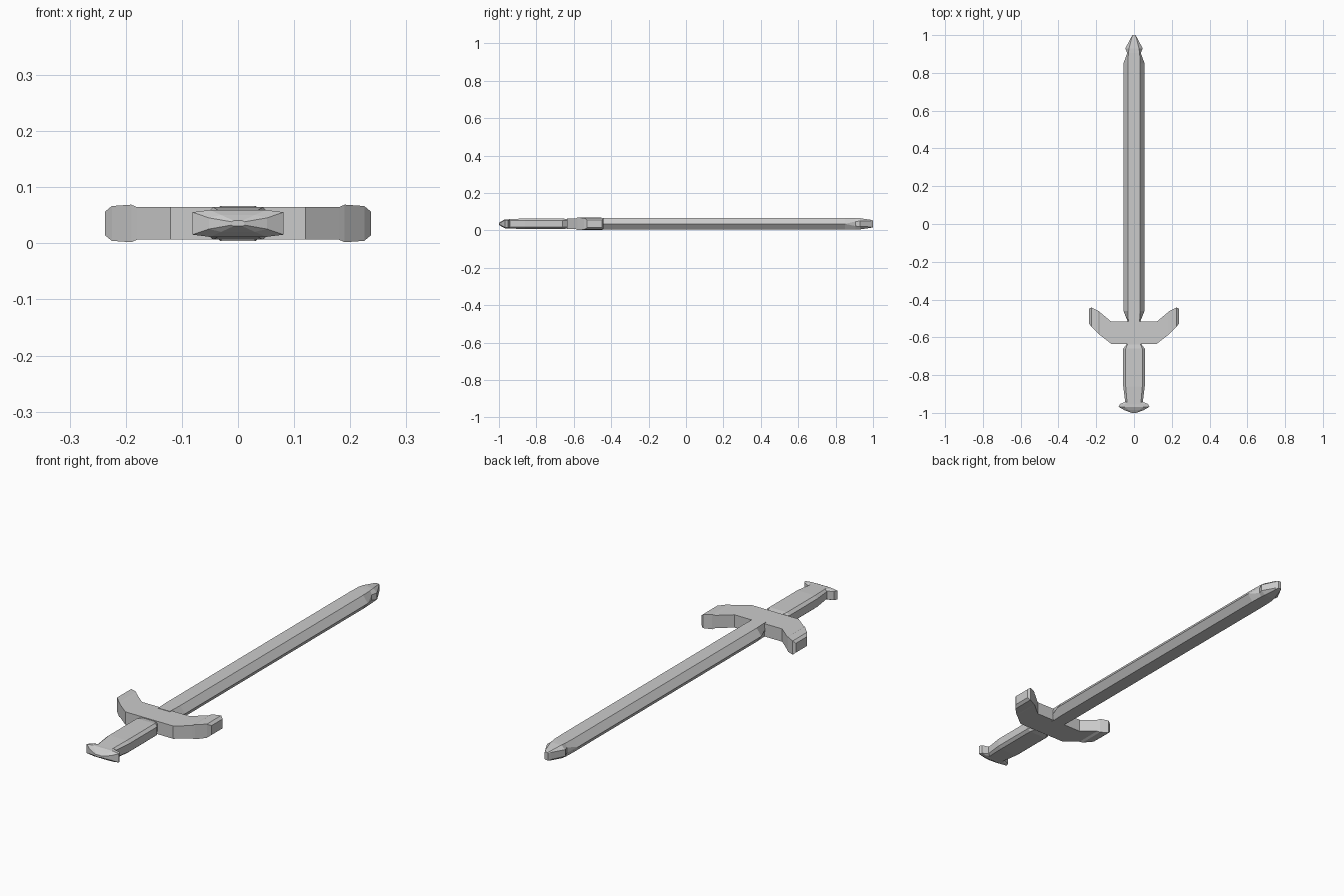
import bpy, bmesh

ZC = 0.0355  # mid-plane height of the sword lying flat


def skin(name, rings):
    """Join equal-sized rings of points into one closed, flat-shaded solid."""
    bm = bmesh.new()
    vr = [[bm.verts.new(p) for p in r] for r in rings]
    n = len(vr[0])
    for a, b in zip(vr, vr[1:]):
        for i in range(n):
            j = (i + 1) % n
            bm.faces.new((a[i], a[j], b[j], b[i]))
    bm.faces.new(vr[0])
    bm.faces.new(vr[-1])
    bmesh.ops.remove_doubles(bm, verts=bm.verts, dist=1e-5)
    bmesh.ops.recalc_face_normals(bm, faces=bm.faces)
    me = bpy.data.meshes.new(name)
    bm.to_mesh(me)
    bm.free()
    ob = bpy.data.objects.new(name, me)
    bpy.context.collection.objects.link(ob)
    return ob


def section(y, w, flat, h, edge):
    """Chamfered section across the sword: half width, flat half width,
    half height, half height of the side edge (0 = sharp)."""
    half = [(w, -edge), (w, edge), (flat, h)]
    pts = half + [(-flat, h), (-w, edge), (-w, -edge), (-flat, -h), (flat, -h)]
    return [(x, y, ZC + z) for x, z in pts]


# Blade: bevelled bar, pinched at the guard, with an arrow-shaped tip
skin("blade", [section(*s) for s in [
    (-0.53, 0.034, 0.030, 0.031, 0.0),
    (-0.515, 0.034, 0.030, 0.031, 0.0),
    (-0.46, 0.056, 0.032, 0.031, 0.0),
    (0.85, 0.056, 0.032, 0.031, 0.0),
    (0.905, 0.036, 0.030, 0.031, 0.012),
    (0.93, 0.046, 0.026, 0.030, 0.015),
    (0.99, 0.014, 0.011, 0.021, 0.016),
    (1.0, 0.008, 0.006, 0.018, 0.015)]])

# Guard: stations (x, outer y, inner y, half height), mirrored across x
arm = [(0.12, -0.635, -0.517, 0.029), (0.18, -0.588, -0.467, 0.029),
       (0.19, -0.58, -0.459, 0.0335), (0.225, -0.545, -0.442, 0.031),
       (0.237, -0.528, -0.448, 0.021)]
stations = [(-x, a, b, h) for x, a, b, h in reversed(arm)] + arm
skin("guard", [[(x, a, ZC - h), (x, b, ZC - h), (x, b, ZC + h), (x, a, ZC + h)]
               for x, a, b, h in stations])

# Grip: chamfered handle, slightly tapered towards the pommel
skin("grip", [section(*s) for s in [
    (-0.62, 0.040, 0.034, 0.025, 0.018),
    (-0.637, 0.040, 0.034, 0.025, 0.018),
    (-0.66, 0.057, 0.044, 0.029, 0.018),
    (-0.86, 0.057, 0.044, 0.029, 0.018),
    (-0.955, 0.045, 0.036, 0.024, 0.016)]])

# Pommel: wide flared cap with a faceted end
skin("pommel", [section(*s) for s in [
    (-0.942, 0.046, 0.036, 0.023, 0.018),
    (-0.953, 0.074, 0.050, 0.024, 0.020),
    (-0.968, 0.081, 0.050, 0.024, 0.020),
    (-0.985, 0.052, 0.030, 0.015, 0.010),
    (-1.0, 0.012, 0.008, 0.005, 0.003)]])
